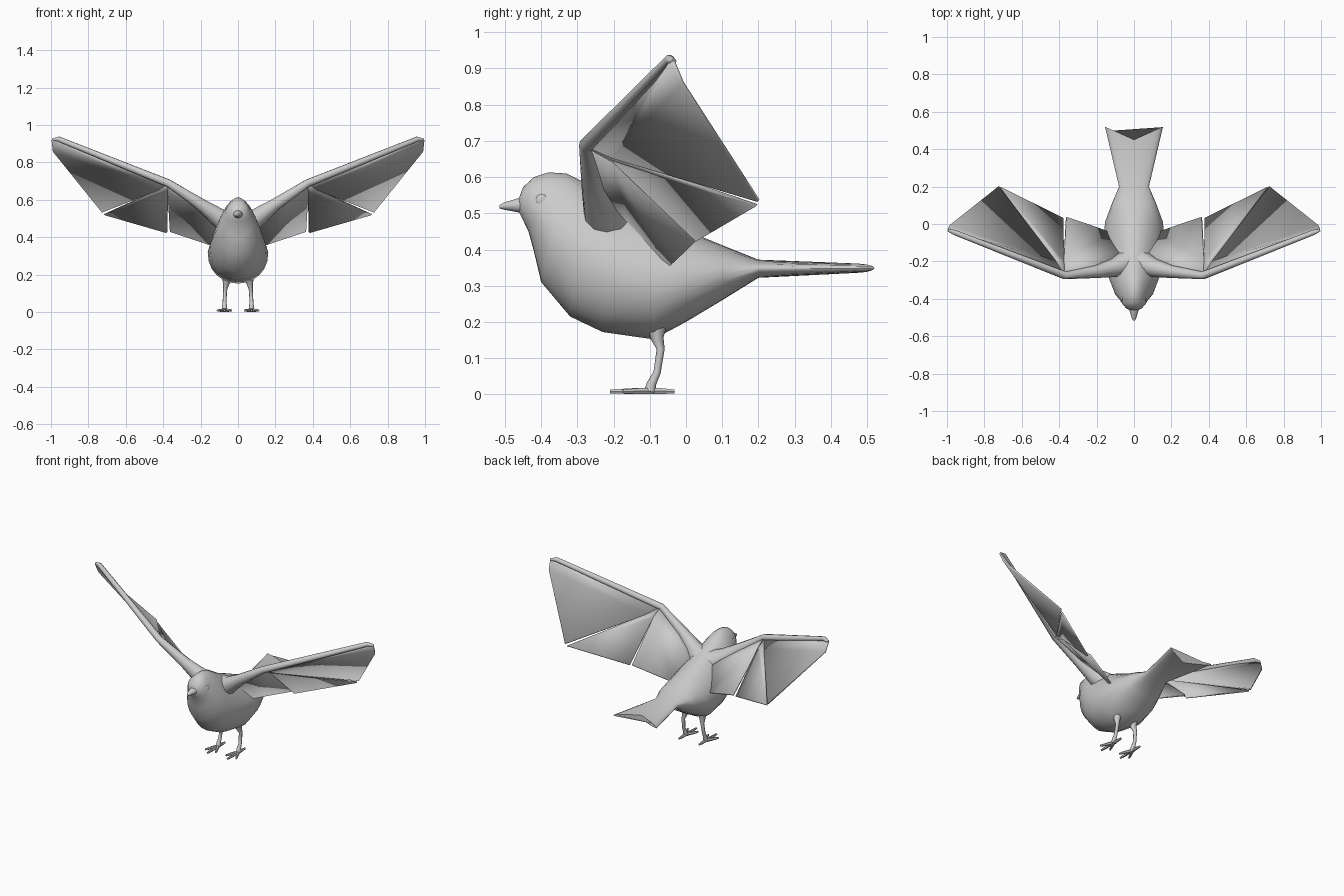
import bpy, bmesh, math
from mathutils import Vector

if "Cube" in bpy.data.objects:
    bpy.data.objects.remove(bpy.data.objects["Cube"])

grey = bpy.data.materials.new("plain_grey")
grey.diffuse_color = (0.6, 0.6, 0.6, 1)
grey.use_nodes = True
grey.node_tree.nodes["Principled BSDF"].inputs["Base Color"].default_value = grey.diffuse_color


def finish(bm, name, angle=40):
    bmesh.ops.recalc_face_normals(bm, faces=bm.faces)
    me = bpy.data.meshes.new(name)
    bm.to_mesh(me)
    bm.free()
    ob = bpy.data.objects.new(name, me)
    bpy.context.collection.objects.link(ob)
    me.materials.append(grey)
    bpy.ops.object.select_all(action='DESELECT')
    ob.select_set(True)
    bpy.context.view_layer.objects.active = ob
    bpy.ops.object.shade_smooth_by_angle(angle=math.radians(angle))
    return ob


def loft(bm, rings):
    rings = [[bm.verts.new(p) for p in r] for r in rings]
    n = len(rings[0])
    for a, b in zip(rings, rings[1:]):
        for i in range(n):
            j = (i + 1) % n
            bm.faces.new((a[i], a[j], b[j], b[i]))
    bm.faces.new(rings[0])
    bm.faces.new(rings[-1])


def tube(bm, pts, n=8, flat=1.0):
    """Tapered tube through (x, y, z, radius) points."""
    ps = [Vector(p[:3]) for p in pts]
    rings = []
    for i, p in enumerate(ps):
        d = (ps[min(i + 1, len(ps) - 1)] - ps[max(i - 1, 0)]).normalized()
        ref = Vector((0, 0, 1)) if abs(d.z) < 0.8 else Vector((0, 1, 0))
        u = d.cross(ref).normalized()
        v = u.cross(d)
        rings.append([p + pts[i][3] * (u * math.cos(t) + v * flat * math.sin(t))
                      for t in (2 * math.pi * k / n for k in range(n))])
    loft(bm, rings)


# Head, body and forked tail: top y, top z, bottom y, bottom z, half width, fork
stations = [
    (-.464, .535, -.462, .505, .015, 0),
    (-.45, .572, -.452, .485, .042, 0),
    (-.42, .60, -.435, .45, .062, 0),
    (-.38, .613, -.42, .395, .078, 0),
    (-.33, .61, -.40, .31, .105, 0),
    (-.28, .585, -.32, .215, .13, 0),
    (-.20, .54, -.23, .172, .15, 0),
    (-.08, .49, -.09, .152, .162, 0),
    (.02, .445, 0, .20, .155, 0),
    (.11, .408, .1, .26, .12, 0),
    (.20, .372, .2, .322, .08, 0),
    (.45, .362, .45, .335, .155, .07),
]
rings = []
for ty, tz, by, bz, w, fork in stations:
    ring = []
    for k in range(24):
        t = 2 * math.pi * k / 24
        s, c = math.sin(t), math.cos(t)
        s1 = math.copysign(abs(s) ** .9, s)
        f = .5 + .5 * s1
        # upper half of the front rings is narrower, giving a small head
        slim = 1 - (.28 * max(s, 0) if -.4 < ty < .1 else 0)
        ring.append((w * c * slim, by + (ty - by) * f + fork * abs(c),
                     bz + (tz - bz) * f))
    rings.append(ring)
bm = bmesh.new()
loft(bm, rings)
finish(bm, "body_and_tail", 50)

# Beak
bm = bmesh.new()
tube(bm, [(0, -.43, .523, .034), (0, -.46, .522, .025),
          (0, -.50, .52, .013), (0, -.515, .518, .006)], 10, .85)
finish(bm, "beak", 50)

# Wing landmarks
shoulder = (.08, -.245, .51)
wrist = (.37, -.28, .69)
tip = [(.97, -.045, .93), (.995, -.035, .92), (.988, -.01, .86)]
slit_out, slit_in = (.42, -.20, .655), (.375, -.20, .645)
panels = {
    "outer_feathers": [slit_out, wrist, *tip, (.725, .2, .535)],
    "middle_feathers": [slit_in, wrist, slit_out, (.715, .195, .522), (.38, .03, .425)],
    "inner_feathers": [slit_in, (.362, .035, .432), (.20, -.02, .378),
                       (.12, -.05, .35), (.06, -.15, .46), shoulder, wrist],
}

for side, sx in (("right", 1), ("left", -1)):
    def m(p):
        return (p[0] * sx, *p[1:])

    # Feather panels as thin fans around the slit ends
    for name, pts in panels.items():
        bm = bmesh.new()
        vs = [bm.verts.new(m(p)) for p in pts]
        for a, b in zip(vs[1:], vs[2:]):
            bm.faces.new((vs[0], a, b))
        ob = finish(bm, f"{side}_{name}", 40)
        sol = ob.modifiers.new("thickness", 'SOLIDIFY')
        sol.thickness, sol.offset = .01, 0

    # Rounded leading edge of the wing
    bm = bmesh.new()
    tube(bm, [m(p) for p in [(.04, -.21, .47, .07), (.11, -.235, .51, .05),
                             (.20, -.255, .575, .034), (.37, -.275, .688, .021),
                             (.96, -.045, .925, .014), (.993, -.033, .92, .007)]], 10)
    finish(bm, f"{side}_wing_arm", 60)

    # Leg
    bm = bmesh.new()
    tube(bm, [m(p) for p in [(.06, -.08, .20, .03), (.062, -.08, .155, .018),
                             (.068, -.07, .125, .011), (.072, -.08, .06, .010),
                             (.072, -.095, .03, .013), (.072, -.10, .008, .016)]])
    finish(bm, f"{side}_leg", 60)

    # Three front toes and one back toe
    bm = bmesh.new()
    for x, y in ((.072, -.21), (.036, -.175), (.110, -.175), (.072, -.032)):
        tube(bm, [m((.072, -.095, .010, .010)), m(((.072 + x) / 2, (y - .095) / 2, .009, .009)),
                  m((x, y, .008, .006))], 6)
    finish(bm, f"{side}_toes", 50)

    # Eye
    bm = bmesh.new()
    bmesh.ops.create_uvsphere(bm, u_segments=12, v_segments=8, radius=.018)
    for v in bm.verts:
        v.co = Vector((v.co.x * .5 + sx * .062, v.co.y - .398, v.co.z + .535))
    finish(bm, f"{side}_eye", 60)
